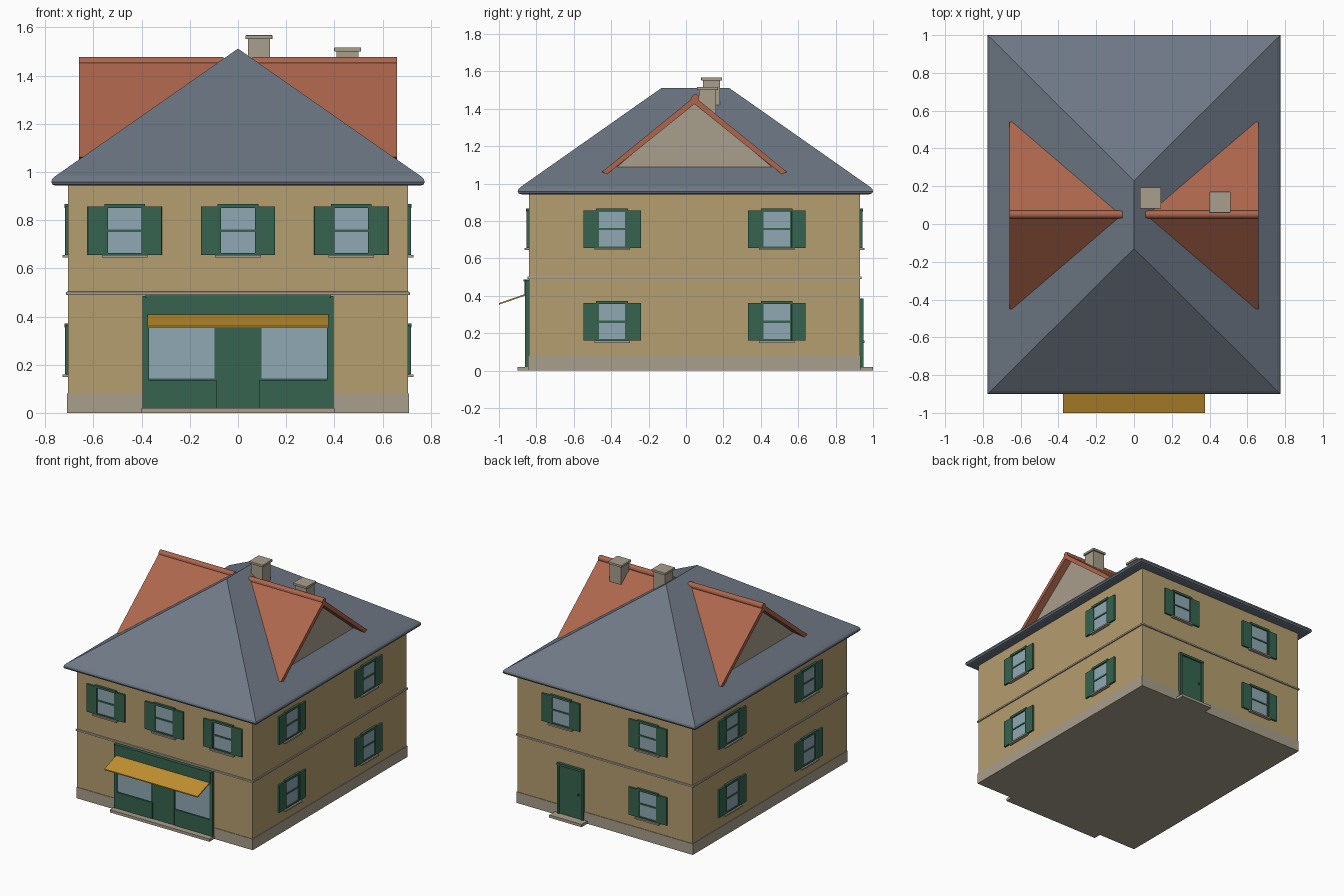
import bpy, bmesh, math
from mathutils import Matrix, Vector

if "Cube" in bpy.data.objects:
    bpy.data.objects.remove(bpy.data.objects["Cube"])


def material(name, srgb):
    m = bpy.data.materials.new(name)
    m.diffuse_color = [((c + 0.055) / 1.055) ** 2.4 for c in srgb] + [1]
    m.use_nodes = True
    m.node_tree.nodes["Principled BSDF"].inputs["Base Color"].default_value = m.diffuse_color
    return m


TAN = material("tan plaster", (0.71, 0.62, 0.44))
SLATE = material("grey slate", (0.43, 0.47, 0.52))
RED = material("red tile", (0.68, 0.40, 0.30))
GREEN = material("green paint", (0.21, 0.39, 0.31))
GLASS = material("pale glass", (0.56, 0.66, 0.70))
STONE = material("grey stone", (0.66, 0.62, 0.55))
OCHRE = material("ochre cloth", (0.76, 0.57, 0.19))

CY = 0.045                      # centre of the walls in y
WX, WY = 0.705, 0.885           # wall half sizes


def finish(name, bm, mat, bevel=0):
    bmesh.ops.recalc_face_normals(bm, faces=bm.faces)
    if bevel:
        bmesh.ops.bevel(bm, geom=bm.edges[:], offset=bevel, segments=2, affect='EDGES', profile=0.5)
    me = bpy.data.meshes.new(name)
    bm.to_mesh(me)
    bm.free()
    me.materials.append(mat)
    ob = bpy.data.objects.new(name, me)
    bpy.context.collection.objects.link(ob)
    return ob


def box(name, mat, xs, ys, zs, frame=Matrix(), bevel=0):
    bm = bmesh.new()
    size = Matrix.Diagonal((xs[1] - xs[0], ys[1] - ys[0], zs[1] - zs[0], 1))
    mid = Matrix.Translation((sum(xs) / 2, sum(ys) / 2, sum(zs) / 2))
    bmesh.ops.create_cube(bm, size=1, matrix=frame @ mid @ size)
    return finish(name, bm, mat, bevel)


def extrude_x(name, mat, profile, x0, x1):
    """Extrude a (y, z) outline along x."""
    bm = bmesh.new()
    f = bm.faces.new([bm.verts.new((x0, y, z)) for y, z in profile])
    top = bmesh.ops.extrude_face_region(bm, geom=[f])["geom"]
    bmesh.ops.translate(bm, vec=(x1 - x0, 0, 0),
                        verts=[v for v in top if isinstance(v, bmesh.types.BMVert)])
    return finish(name, bm, mat)


# walls, plinth and string course
box("walls", TAN, (-WX, WX), (CY - WY, CY + WY), (0.01, 0.96))
e = 0.004
box("plinth", STONE, (-WX - e, WX + e), (CY - WY - e, CY + WY + e), (0, 0.08))
e = 0.008
box("string_course", STONE, (-WX - e, WX + e), (CY - WY - e, CY + WY + e), (0.489, 0.503), bevel=0.003)

# hipped roof with a rounded eave: rings of (half x, half y, z)
bm = bmesh.new()
rings = []
for hx, hy, z in [(0.755, 0.93, 0.943), (0.77, 0.945, 0.947), (0.775, 0.95, 0.958), (0.771, 0.946, 0.971),
                  (0.758, 0.933, 0.983)]:
    rings.append([bm.verts.new((sx * hx, 0.05 + sy * hy, z))
                  for sx, sy in ((-1, -1), (1, -1), (1, 1), (-1, 1))])
bm.faces.new(rings[0])
for a, b in zip(rings, rings[1:]):
    for i in range(4):
        j = (i + 1) % 4
        bm.faces.new((a[i], a[j], b[j], b[i]))
r = rings[-1]
p, q = bm.verts.new((0, -0.13, 1.512)), bm.verts.new((0, 0.23, 1.512))
for f in ((r[0], r[1], p), (r[1], r[2], q, p), (r[2], r[3], q), (r[3], r[0], p, q)):
    bm.faces.new(f)
finish("main_roof", bm, SLATE)

# cross gables on both sides
for s, side in ((1, "right"), (-1, "left")):
    chevron = [(CY - 0.495, 1.062), (CY, 1.465), (CY + 0.495, 1.062),
               (CY + 0.465, 1.052), (CY, 1.425), (CY - 0.465, 1.052)]
    extrude_x(side + "_gable_roof", RED, chevron, s * 0.06, s * 0.66)
    extrude_x(side + "_gable_wall", STONE,
              [(CY - 0.45, 1.06), (CY, 1.435), (CY + 0.45, 1.06)], s * 0.3, s * 0.605)
    bm = bmesh.new()
    bmesh.ops.create_cone(bm, cap_ends=True, segments=12, radius1=0.021, radius2=0.021, depth=0.60,
                          matrix=Matrix.Translation((s * 0.36, CY + 0.005, 1.457))
                          @ Matrix.Rotation(math.pi / 2, 4, 'Y'))
    finish(side + "_ridge_tile", bm, RED)

# chimneys
for name, x, y, z0, top in (("tall_chimney", 0.087, 0.137, 1.35, 1.568),
                            ("short_chimney", 0.455, 0.115, 1.25, 1.517)):
    box(name, STONE, (x - 0.046, x + 0.046), (y - 0.046, y + 0.046), (z0, top - 0.01))
    box(name + "_cap", STONE, (x - 0.056, x + 0.056), (y - 0.056, y + 0.056), (top - 0.017, top), bevel=0.003)


def wall_frame(side, u):
    """Local frame on a wall: x along the wall, -y outward."""
    turn, px, py = {"front": (0, u, CY - WY), "right": (90, WX, CY + u),
                    "back": (180, u, CY + WY), "left": (-90, -WX, CY + u)}[side]
    return Matrix.Translation((px, py, 0)) @ Matrix.Rotation(math.radians(turn), 4, 'Z')


def window(side, u, z):
    f = wall_frame(side, u)
    n = side + "_window_"
    box(n + "glass", GLASS, (-0.074, 0.074), (-0.005, 0.004), (z - 0.1, z + 0.095), f)
    for s in (-1, 1):
        box(n + "jamb", GREEN, sorted((s * 0.07, s * 0.08)), (-0.012, 0.002), (z - 0.1, z + 0.1), f)
        box(n + "shutter", GREEN, sorted((s * 0.08, s * 0.154)), (-0.013, 0.002), (z - 0.105, z + 0.097), f, 0.002)
    box(n + "lintel", GREEN, (-0.085, 0.085), (-0.016, 0.002), (z + 0.09, z + 0.106), f)
    box(n + "bottom_rail", GREEN, (-0.08, 0.08), (-0.012, 0.002), (z - 0.105, z - 0.096), f)
    box(n + "bar", GREEN, (-0.07, 0.07), (-0.01, 0.002), (z - 0.009, z + 0.002), f)
    box(n + "sill", STONE, (-0.095, 0.095), (-0.024, 0.002), (z - 0.116, z - 0.105), f)


UP, LOW = 0.76, 0.265
for u in (-0.47, 0, 0.47):
    window("front", u, UP)
for side in ("left", "right"):
    for u in (-0.44, 0.44):
        window(side, u, UP)
        window(side, u, LOW)
for u, z in ((-0.35, UP), (0.35, UP), (-0.35, LOW)):
    window("back", u, z)

# back door and step
f = wall_frame("back", 0.27)
box("back_door", GREEN, (-0.09, 0.09), (-0.01, 0.002), (0.02, 0.37), f)
for s in (-1, 1):
    box("back_door_jamb", GREEN, sorted((s * 0.088, s * 0.105)), (-0.018, 0.002), (0.02, 0.385), f)
box("back_door_head", GREEN, (-0.105, 0.105), (-0.02, 0.002), (0.37, 0.387), f)
box("back_door_knob", GREEN, (0.06, 0.072), (-0.02, 0), (0.19, 0.202), f)
box("back_step", STONE, (-0.13, 0.13), (-0.07, 0.002), (0, 0.02), f)

# shopfront: backing, posts, fascia, glass, panels, door
f = wall_frame("front", 0)
box("shop_backing", GREEN, (-0.395, 0.395), (-0.01, 0.002), (0.02, 0.485), f)
for s in (-1, 1):
    box("shop_post", GREEN, sorted((s * 0.372, s * 0.396)), (-0.02, 0), (0.02, 0.485), f)
    box("shop_glass", GLASS, sorted((s * 0.098, s * 0.37)), (-0.014, -0.006), (0.143, 0.4), f)
    box("shop_panel", GREEN, sorted((s * 0.09, s * 0.372)), (-0.018, 0), (0.02, 0.137), f)
box("shop_door", GREEN, (-0.085, 0.085), (-0.014, 0), (0.02, 0.4), f)
box("shop_fascia", GREEN, (-0.38, 0.38), (-0.024, 0), (0.405, 0.478), f)
box("shop_cornice", GREEN, (-0.385, 0.385), (-0.028, 0), (0.476, 0.487), f)
box("shop_step", STONE, (-0.4, 0.4), (-0.06, 0.002), (0, 0.02), f)

# sloping awning
extrude_x("awning", OCHRE, [(-0.85, 0.413), (-1.0, 0.361), (-1.0, 0.353), (-0.85, 0.404)], -0.375, 0.375)
